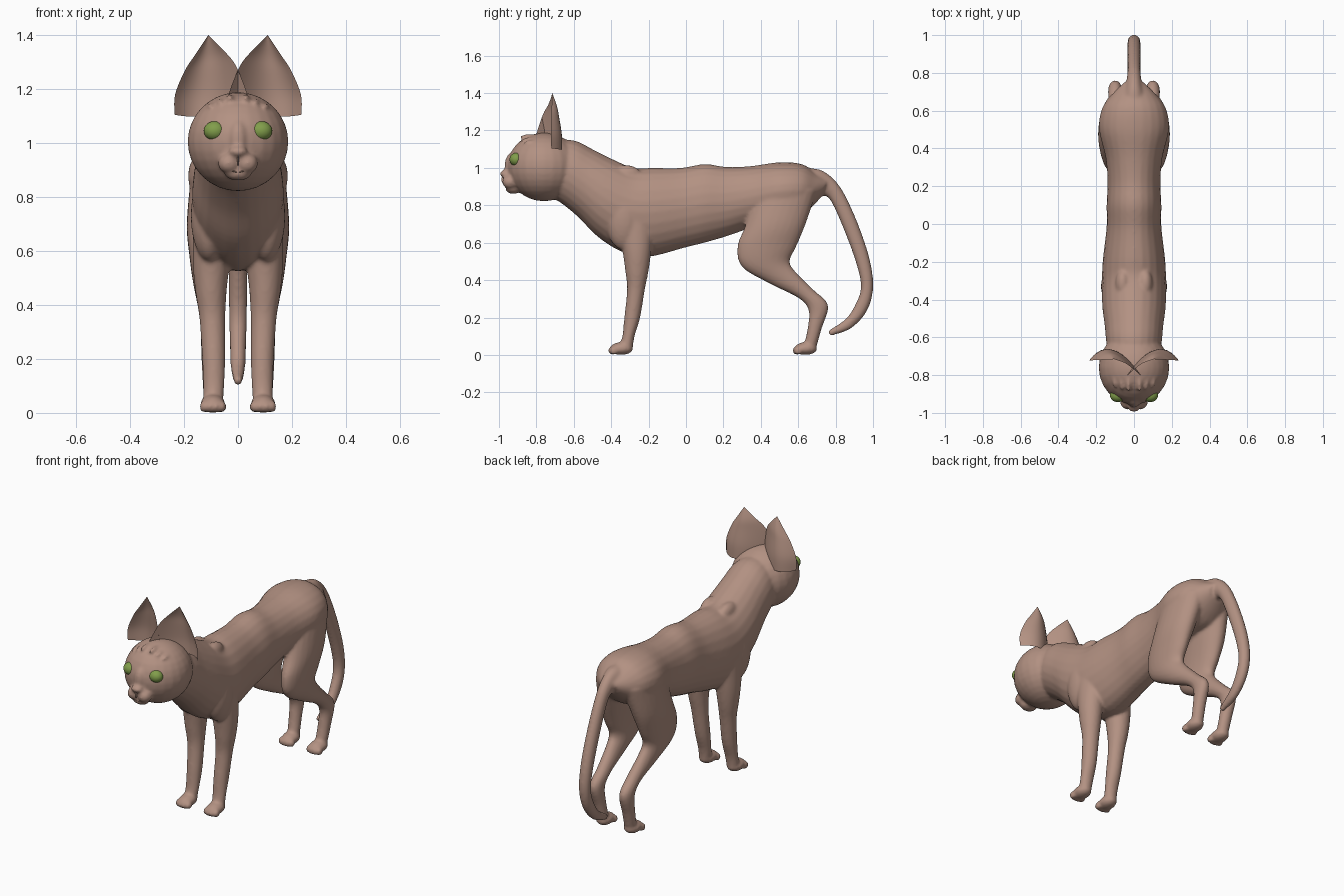
import bpy, bmesh, math
from mathutils import Vector, Matrix

if "Cube" in bpy.data.objects:
    bpy.data.objects.remove(bpy.data.objects["Cube"])


def material(name, rgb):
    mat = bpy.data.materials.new(name)
    mat.use_nodes = True
    mat.diffuse_color = (*rgb, 1)
    shader = next(n for n in mat.node_tree.nodes if n.type == "BSDF_PRINCIPLED")
    shader.inputs["Base Color"].default_value = (*rgb, 1)
    return mat


skin = material("warm brown skin", (0.45, 0.285, 0.225))
green = material("eye green", (0.22, 0.34, 0.07))


def make_object(name, bm, mat):
    bmesh.ops.recalc_face_normals(bm, faces=bm.faces)
    for face in bm.faces:
        face.smooth = True
    mesh = bpy.data.meshes.new(name)
    bm.to_mesh(mesh)
    bm.free()
    mesh.materials.append(mat)
    obj = bpy.data.objects.new(name, mesh)
    bpy.context.collection.objects.link(obj)
    return obj


def spline(rows, steps=5):
    """Catmull-Rom blend through rows of numbers."""
    rows = [Vector(r) for r in rows]
    out = []
    for i in range(len(rows) - 1):
        a, b, c, d = (rows[max(0, min(len(rows) - 1, i + k))] for k in (-1, 0, 1, 2))
        for s in range(steps):
            t = s / steps
            out.append(b + (c - a) * (t / 2) + (a * 2 - b * 5 + c * 4 - d) * (t * t / 2)
                       + (b * 3 - a - c * 3 + d) * (t ** 3 / 2))
    return out + [rows[-1]]


def loft(bm, rows, side=1, sides=24):
    """Rows: centre x, half width, then y, z of two opposite contour points."""
    rings = []
    for x, w, ya, za, yb, zb in spline(rows):
        a, b = Vector((x * side, ya, za)), Vector((x * side, yb, zb))
        mid, half = (a + b) / 2, (a - b) / 2
        ring = []
        for i in range(sides):
            t = math.tau * i / sides
            ring.append(bm.verts.new(mid + half * math.cos(t) + Vector((w * math.sin(t), 0, 0))))
        rings.append(ring)
    for p, q in zip(rings, rings[1:]):
        for i in range(sides):
            j = (i + 1) % sides
            bm.faces.new((p[i], p[j], q[j], q[i]))
    bm.faces.new(rings[0])
    bm.faces.new(rings[-1])


def ball(bm, centre, radii, tilt=0):
    m = Matrix.Translation(centre) @ Matrix.Rotation(tilt, 4, "Y") @ Matrix.Diagonal((*radii, 1))
    bmesh.ops.create_uvsphere(bm, u_segments=24, v_segments=16, radius=1, matrix=m)


def paw(bm, x, y):
    ball(bm, (x, y, 0.034), (0.046, 0.062, 0.034))
    for k in (-1.5, -0.5, 0.5, 1.5):
        ball(bm, (x + k * 0.023, y - 0.053 + abs(k) * 0.008, 0.023), (0.015, 0.022, 0.023))


torso = [(0, .12, -.74, 1.15, -.76, .86), (0, .145, -.6, 1.147, -.68, .82),
         (0, .155, -.5, 1.1, -.58, .74), (0, .168, -.4, 1.05, -.47, .63),
         (0, .17, -.28, 1, -.34, .55), (0, .165, -.18, 1, -.2, .525),
         (0, .145, -.03, 1, 0, .575), (0, .145, .1, 1.02, .1, .6),
         (0, .14, .22, 1.005, .22, .635), (0, .15, .35, 1.01, .35, .68),
         (0, .185, .5, 1.03, .5, .72), (0, .17, .62, 1.02, .6, .74),
         (0, .12, .7, .97, .66, .78), (0, .06, .76, .94, .72, .84)]
tail = [(0, .07, .66, 1, .66, .84), (0, .045, .74, .98, .72, .85),
        (0, .035, .83, .89, .77, .83), (0, .035, .92, .7, .84, .68),
        (0, .035, .985, .5, .91, .49), (0, .033, 1, .35, .935, .36),
        (0, .03, .965, .23, .9, .26), (0, .026, .88, .14, .85, .19),
        (0, .015, .77, .1, .76, .13)]
front_leg = [(.1, .065, -.37, .72, -.17, .72), (.1, .068, -.34, .56, -.185, .56),
             (.1, .058, -.325, .45, -.2, .45), (.095, .048, -.315, .35, -.22, .35),
             (.09, .043, -.33, .2, -.245, .2), (.09, .039, -.34, .1, -.275, .1),
             (.093, .036, -.36, .03, -.285, .03)]
hind_leg = [(.085, .09, .37, .88, .7, .88), (.11, .08, .32, .7, .64, .7),
            (.115, .065, .275, .58, .59, .58), (.112, .055, .3, .47, .555, .5),
            (.107, .045, .45, .38, .59, .44), (.1, .038, .6, .305, .68, .35),
            (.1, .037, .655, .24, .76, .265), (.097, .036, .65, .14, .725, .14),
            (.093, .034, .63, .05, .7, .05), (.093, .03, .63, .02, .69, .02)]

# Body skin: torso, tail, legs and head fused into one smooth surface
bm = bmesh.new()
loft(bm, torso)
loft(bm, tail)
ball(bm, (0, -.76, 1.005), (.187, .195, .183))
ball(bm, (0, -.925, 1.01), (.04, .045, .075))
ball(bm, (0, -.925, .887), (.05, .04, .026))
ball(bm, (0, -.965, .968), (.036, .03, .021))
for s in (-1, 1):
    loft(bm, front_leg, s)
    loft(bm, hind_leg, s)
    paw(bm, s * .093, -.345)
    paw(bm, s * .093, .64)
    # Shoulder, elbow swell and muzzle pad
    ball(bm, (s * .105, -.33, .73), (.07, .1, .17))
    ball(bm, (s * .06, -.32, .96), (.04, .08, .055))
    ball(bm, (s * .034, -.94, .925), (.04, .042, .038))
    # Forehead folds
    for k in range(3):
        ball(bm, (s * (.03 + k * .035), -.84 + k * .01, 1.165 - k * .016),
             (.012, .05, .016), s * .3 * k)
body = make_object("body_skin", bm, skin)
remesh = body.modifiers.new("fuse", "REMESH")
remesh.mode = "VOXEL"
remesh.voxel_size = 0.009
remesh.use_smooth_shade = True
soften = body.modifiers.new("soften", "SMOOTH")
soften.factor = 0.5
soften.iterations = 5

# Each ear is a thin curved sheet, swept between inner edge, back and outer edge
inner = [(-.04, -.81, 1.13), (-.035, -.8, 1.18), (.007, -.765, 1.285), (.05, -.735, 1.34), (.11, -.714, 1.4)]
back = [(.11, -.667, 1.1), (.11, -.668, 1.18), (.11, -.68, 1.27), (.11, -.69, 1.33), (.11, -.715, 1.4)]
outer = [(.235, -.72, 1.105), (.233, -.722, 1.18), (.196, -.72, 1.27), (.16, -.718, 1.325), (.11, -.716, 1.4)]
for s, side in ((1, "left"), (-1, "right")):
    bm = bmesh.new()
    rows = []
    for p, q, r in zip(spline(inner), spline(back), spline(outer)):
        row = []
        for i in range(13):
            t = i / 12
            v = p * (1 - t) * (1 - 2 * t) + q * 4 * t * (1 - t) + r * t * (2 * t - 1)
            row.append(bm.verts.new((v.x * s, v.y, v.z)))
        rows.append(row)
    for a, b in zip(rows, rows[1:]):
        for i in range(12):
            bm.faces.new((a[i], a[i + 1], b[i + 1], b[i]))
    make_object(side + "_ear", bm, skin)

    # Eye
    bm = bmesh.new()
    ball(bm, (s * .086, -.907, 1.045), (.041, .036, .036))
    make_object(side + "_eye", bm, green)

# Mouth and nose creases as slim raised lines
bm = bmesh.new()
ball(bm, (0, -.975, .938), (.003, .012, .022))
for s in (-1, 1):
    ball(bm, (s * .02, -.95, .897), (.024, .018, .004), s * -.3)
make_object("mouth_lines", bm, skin)
